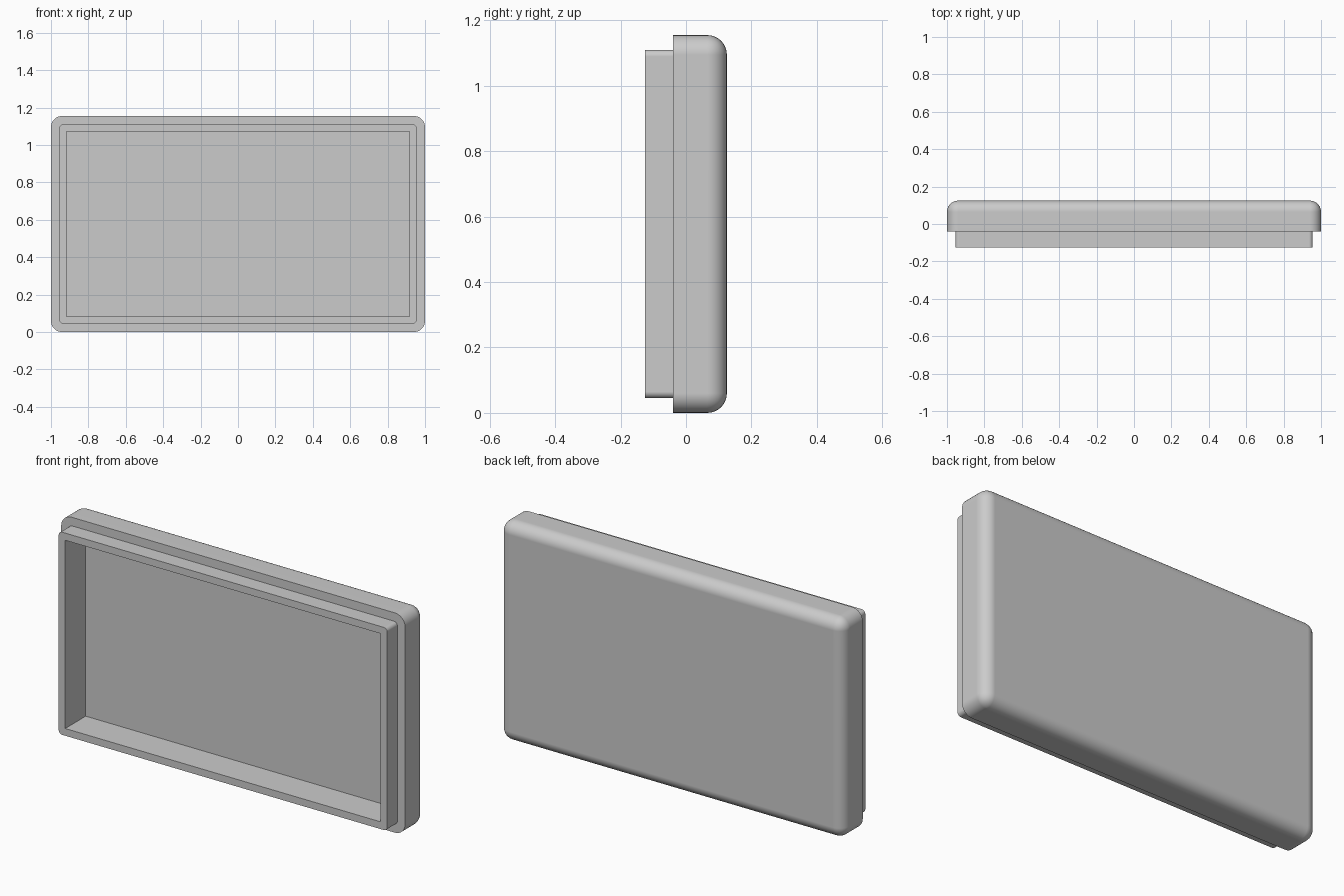
import bpy
import bmesh
from mathutils import Vector

if "Cube" in bpy.data.objects:
    bpy.data.objects.remove(bpy.data.objects["Cube"])

HEIGHT = 1.155
BACK = 0.125
STEP = -0.04
WALL = 0.08

grey = bpy.data.materials.new("light_grey")
grey.use_nodes = True
colour = (0.6, 0.6, 0.6, 1)
grey.diffuse_color = colour
grey.node_tree.nodes["Principled BSDF"].inputs["Base Color"].default_value = colour


def rounded_box(name, margin, front, back, radius=0, round_back=False):
    """Box inset by margin from the outline, with rounded upright corners."""
    bm = bmesh.new()
    bmesh.ops.create_cube(bm, size=1)
    size = Vector((2 - 2 * margin, back - front, HEIGHT - 2 * margin))
    bmesh.ops.scale(bm, vec=size, verts=bm.verts)
    bmesh.ops.translate(bm, vec=(0, (front + back) / 2, HEIGHT / 2), verts=bm.verts)
    if radius:
        middle = (front + back) / 2
        edges = []
        for e in bm.edges:
            ys = [v.co.y > middle for v in e.verts]
            if ys[0] != ys[1] or (round_back and all(ys)):
                edges.append(e)
        bmesh.ops.bevel(bm, geom=edges, offset=radius, segments=8,
                        profile=0.5, affect='EDGES')
    mesh = bpy.data.meshes.new(name)
    bm.to_mesh(mesh)
    bm.free()
    mesh.materials.append(grey)
    obj = bpy.data.objects.new(name, mesh)
    bpy.context.collection.objects.link(obj)
    return obj


def combine(target, tool, operation):
    """Apply a boolean and discard the tool."""
    tool.hide_render = True
    mod = target.modifiers.new(operation.lower(), 'BOOLEAN')
    mod.operation = operation
    mod.solver = 'EXACT'
    mod.object = tool
    bpy.context.view_layer.objects.active = target
    bpy.ops.object.modifier_apply(modifier=mod.name)
    bpy.data.objects.remove(tool)


# Outer shell, rounded at the back
case = rounded_box("tray_case", 0, STEP, BACK, 0.06, round_back=True)

# Narrower front lip, overlapping the shell a little before joining
lip = rounded_box("front_lip", 0.045, -BACK, 0, 0.02)
combine(case, lip, 'UNION')

# Square-cornered cavity open at the front
cavity = rounded_box("cavity_cutter", WALL + 0.003, -0.3, BACK - WALL)
combine(case, cavity, 'DIFFERENCE')

# Smooth fillets with crisp edges and flat panels
bpy.ops.object.select_all(action='DESELECT')
case.select_set(True)
bpy.context.view_layer.objects.active = case
bpy.ops.object.shade_smooth_by_angle(angle=0.6)
weighted = case.modifiers.new("flat_panels", 'WEIGHTED_NORMAL')
weighted.keep_sharp = True
